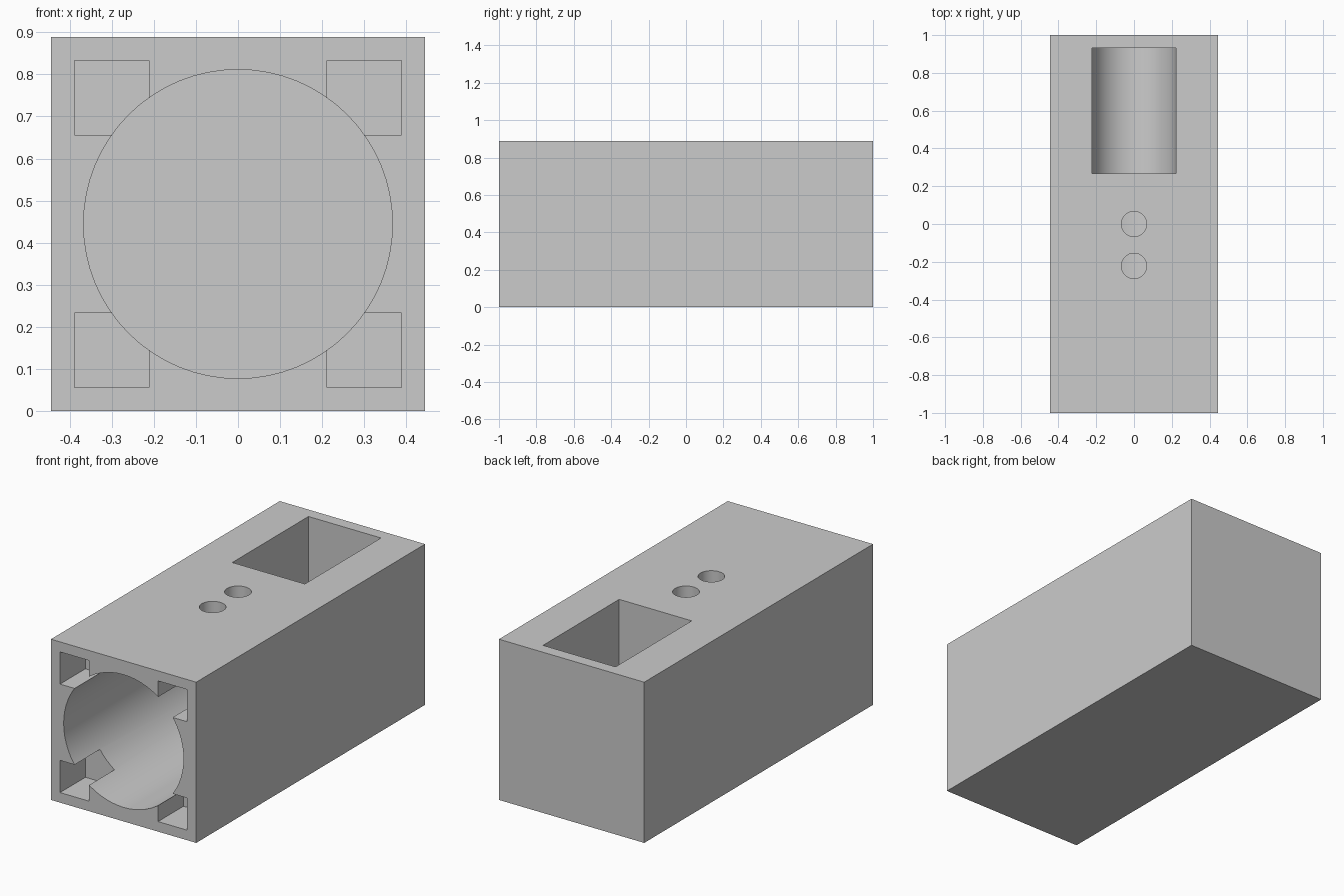
import bpy, bmesh
from math import pi, cos, sin
from mathutils import Matrix

if "Cube" in bpy.data.objects:
    bpy.data.objects.remove(bpy.data.objects["Cube"], do_unlink=True)

W, L = 0.889, 2.0          # square section and length
MID = W / 2                # height of the bore axis

grey = bpy.data.materials.new("plain_grey")
grey.use_nodes = True
colour = (0.6, 0.6, 0.6, 1)
grey.diffuse_color = colour
grey.node_tree.nodes["Principled BSDF"].inputs["Base Color"].default_value = colour


def make_object(name, bm):
    bmesh.ops.recalc_face_normals(bm, faces=bm.faces)
    mesh = bpy.data.meshes.new(name)
    bm.to_mesh(mesh)
    bm.free()
    mesh.materials.append(grey)
    obj = bpy.data.objects.new(name, mesh)
    bpy.context.collection.objects.link(obj)
    return obj


def box(name, x, y, z):
    bm = bmesh.new()
    size = [b - a for a, b in (x, y, z)]
    centre = [(a + b) / 2 for a, b in (x, y, z)]
    bmesh.ops.create_cube(bm, size=1, matrix=Matrix.Translation(centre) @ Matrix.Diagonal((*size, 1)))
    return make_object(name, bm)


def prism(name, points, y0, y1):
    """Extrude an (x, z) outline along y."""
    bm = bmesh.new()
    face = bm.faces.new([bm.verts.new((x, y0, z)) for x, z in points])
    new = bmesh.ops.extrude_face_region(bm, geom=[face])["geom"]
    verts = [v for v in new if isinstance(v, bmesh.types.BMVert)]
    bmesh.ops.translate(bm, verts=verts, vec=(0, y1 - y0, 0))
    return make_object(name, bm)


def arc(radius, start, end, count):
    return [(radius * cos(start + (end - start) * i / count),
             MID + radius * sin(start + (end - start) * i / count)) for i in range(count + 1)]


body = box("housing", (-W / 2, W / 2), (-L / 2, L / 2), (0, W))

# Round bore, open at the front
cutters = [prism("bore_cutter", arc(0.367, 0, 2 * pi, 64)[:-1], -1.1, 0.2)]

# Square pockets in the four front corners
for sx in (-1, 1):
    for sz in (-1, 1):
        xs = sorted((sx * 0.211, sx * 0.389))
        zs = sorted((MID + sz * 0.211, MID + sz * 0.389))
        cutters.append(box("corner_pocket_cutter", xs, (-1.1, -0.778), zs))

# Top compartment with a rounded floor
r = 0.222
cutters.append(prism("compartment_cutter", [(r, 1), (-r, 1)] + arc(r, pi, 2 * pi, 32), 0.267, 0.933))

# Two round holes from the top into the bore
for y in (0, -0.222):
    bm = bmesh.new()
    bmesh.ops.create_cone(bm, cap_ends=True, segments=48, radius1=0.067, radius2=0.067,
                          depth=0.5, matrix=Matrix.Translation((0, y, 0.75)))
    cutters.append(make_object("top_hole_cutter", bm))

# Cut everything out of the housing
bpy.ops.object.select_all(action="DESELECT")
bpy.context.view_layer.objects.active = body
body.select_set(True)
for cutter in cutters:
    cutter.hide_render = True
    mod = body.modifiers.new("cut", "BOOLEAN")
    mod.operation, mod.solver, mod.object = "DIFFERENCE", "EXACT", cutter
    bpy.ops.object.modifier_apply(modifier=mod.name)
    bpy.data.objects.remove(cutter, do_unlink=True)

bpy.ops.object.shade_smooth_by_angle(angle=pi / 6)
